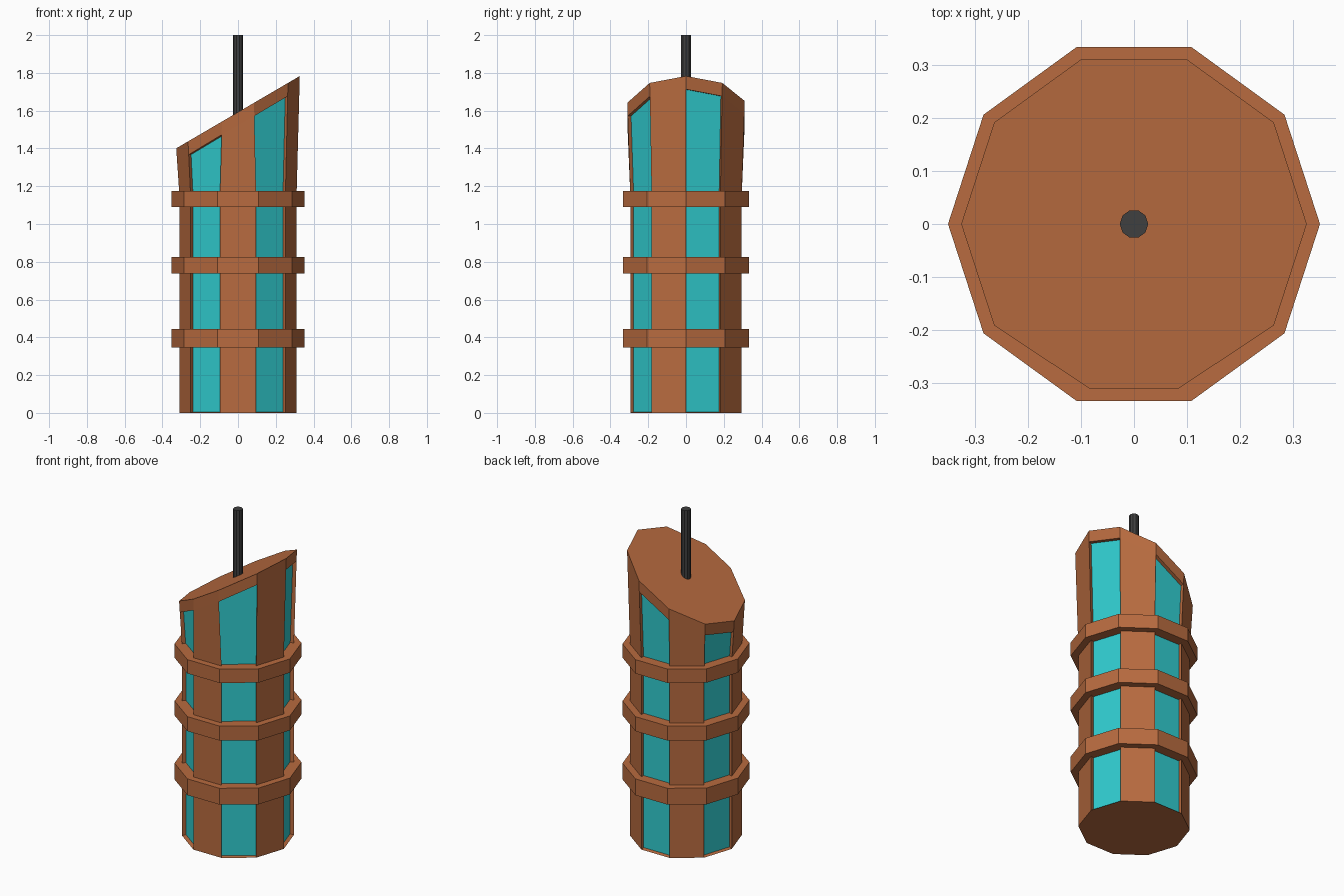
import bpy, bmesh
from math import cos, sin, pi
from mathutils import Vector

if "Cube" in bpy.data.objects:
    bpy.data.objects.remove(bpy.data.objects["Cube"])

N = 10


def material(name, rgb):
    m = bpy.data.materials.new(name)
    m.diffuse_color = (*rgb, 1)
    m.use_nodes = True
    m.node_tree.nodes["Principled BSDF"].inputs["Base Color"].default_value = m.diffuse_color
    return m


brown = material("brown_casing", (0.48, 0.147, 0.05))
teal = material("teal_glass", (0.03, 0.61, 0.63))
dark = material("dark_metal", (0.05, 0.05, 0.05))


def finish(bm, name, *mats):
    me = bpy.data.meshes.new(name)
    bm.normal_update()
    bm.to_mesh(me)
    bm.free()
    for m in mats:
        me.materials.append(m)
    ob = bpy.data.objects.new(name, me)
    bpy.context.collection.objects.link(ob)
    return ob


def polygon(r, z):
    return [Vector((r * cos(2 * pi * k / N), r * sin(2 * pi * k / N), z)) for k in range(N)]


def bridge(bm, a, b):
    return [bm.faces.new((a[k], a[(k + 1) % N], b[(k + 1) % N], b[k])) for k in range(N)]


# Ten-sided body: straight below, flared above, slanted flat top
bottom, waist, top = polygon(0.31, 0), polygon(0.31, 1.15), polygon(0.327, 0)
for k in (7, 8):
    top[k].x *= 0.84
for v in top:
    v.z = 1.592 + 0.585 * v.x
rim = [t + (w - t) * (0.07 / (t.z - w.z)) for w, t in zip(waist, top)]

bm = bmesh.new()
rings = [[bm.verts.new(v) for v in ring] for ring in (bottom, waist, rim, top)]
rows = [bridge(bm, a, b) for a, b in zip(rings, rings[1:])]
bm.faces.new(rings[0][::-1])
bm.faces.new(rings[3])

# Every second side is a recessed glass panel
for k in range(0, N, 2):
    a = 2 * pi * (k + 0.5) / N
    panel = [rows[0][k], rows[1][k]]
    geom = bmesh.ops.extrude_face_region(bm, geom=panel)["geom"]
    for f in panel:
        if f.is_valid:
            bm.faces.remove(f)
    for g in geom:
        if isinstance(g, bmesh.types.BMVert):
            g.co -= Vector((cos(a), sin(a), 0)) * 0.022
            if g.co.z < 0.01:
                g.co.z = 0.004
        elif isinstance(g, bmesh.types.BMFace):
            g.material_index = 1
bmesh.ops.recalc_face_normals(bm, faces=bm.faces)
finish(bm, "body", brown, teal)

# Three ring bands around the body
for i, (z0, z1) in enumerate(((0.345, 0.445), (0.737, 0.826), (1.09, 1.175))):
    bm = bmesh.new()
    loops = [[bm.verts.new(v) for v in polygon(r, z)]
             for r, z in ((0.352, z0), (0.352, z1), (0.28, z1), (0.28, z0))]
    for j in range(4):
        bridge(bm, loops[j], loops[(j + 1) % 4])
    finish(bm, f"band_{i + 1}", brown)

# Rod standing out of the slanted top
bm = bmesh.new()
lo, hi = [[bm.verts.new(v) for v in polygon(0.027, z)] for z in (1.5, 2.0)]
bridge(bm, lo, hi)
bm.faces.new(lo[::-1])
bm.faces.new(hi)
finish(bm, "rod", dark)
